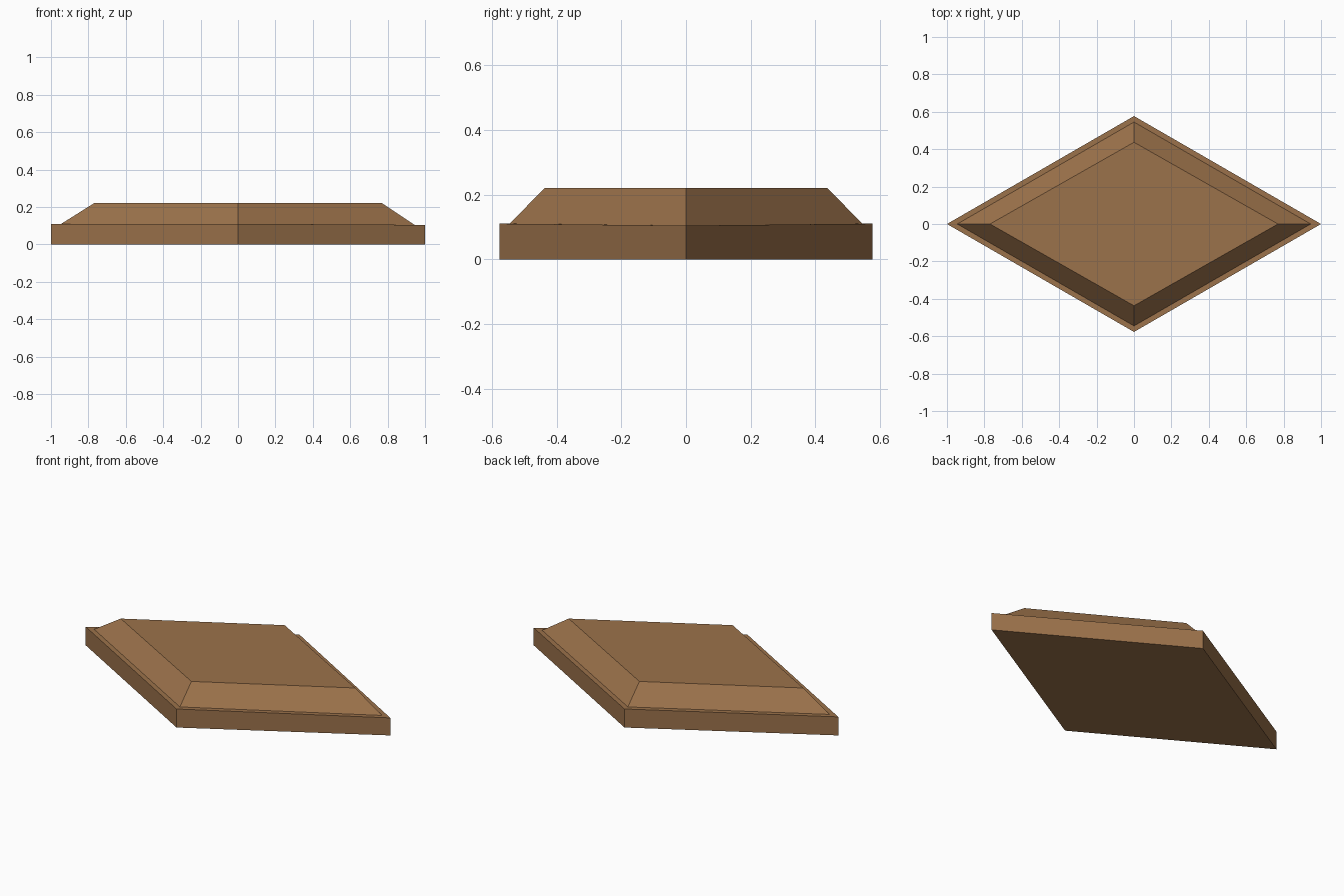
import bpy, bmesh

if "Cube" in bpy.data.objects:
    bpy.data.objects.remove(bpy.data.objects["Cube"])

wood = bpy.data.materials.new("warm brown")
wood.diffuse_color = (0.33, 0.168, 0.07, 1)
wood.use_nodes = True
wood.node_tree.nodes["Principled BSDF"].inputs["Base Color"].default_value = wood.diffuse_color


def rhombus_stack(name, rings):
    """Closed solid through rhombus rings: (half x, half y, z, z at the +x corner)."""
    bm = bmesh.new()
    loops = []
    for hx, hy, z, zr in rings:
        corners = ((hx, 0, zr), (0, hy, z), (-hx, 0, z), (0, -hy, z))
        loops.append([bm.verts.new(c) for c in corners])
    for low, high in zip(loops, loops[1:]):
        for i in range(4):
            j = (i + 1) % 4
            bm.faces.new((low[i], low[j], high[j], high[i]))
    bm.faces.new(loops[0][::-1])
    bm.faces.new(loops[-1])
    bmesh.ops.recalc_face_normals(bm, faces=bm.faces)
    mesh = bpy.data.meshes.new(name)
    bm.to_mesh(mesh)
    bm.free()
    mesh.materials.append(wood)
    obj = bpy.data.objects.new(name, mesh)
    bpy.context.collection.objects.link(obj)
    return obj


# base slab, narrow ledge (dipping slightly at the right corner), chamfered raised panel
rhombus_stack("diamond_tile", [
    (1.0, 0.577, 0.0, 0.0),
    (1.0, 0.577, 0.11, 0.104),
    (0.945, 0.545, 0.11, 0.104),
    (0.77, 0.437, 0.22, 0.22),
])
